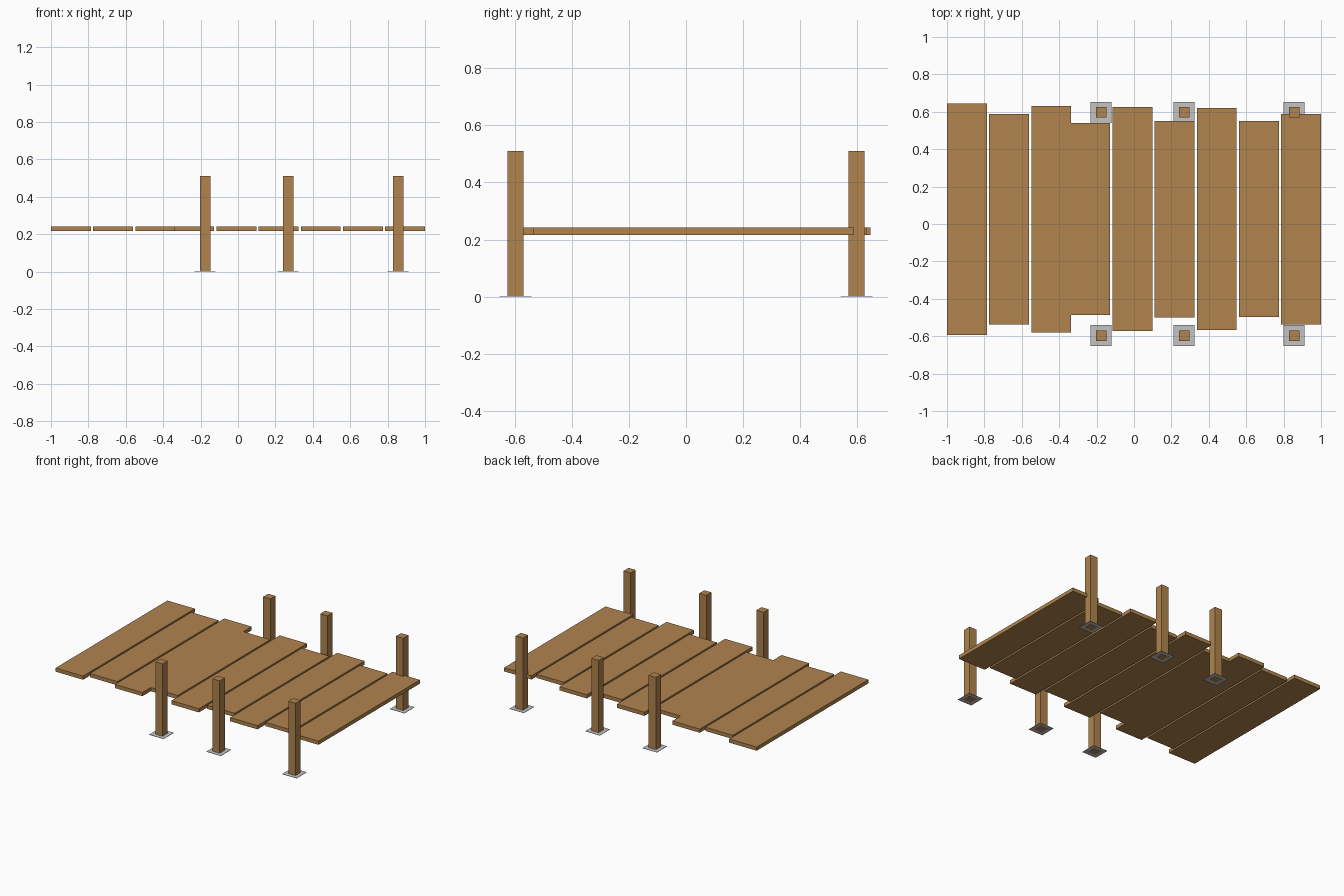
import bpy

if "Cube" in bpy.data.objects:
    bpy.data.objects.remove(bpy.data.objects["Cube"])


def material(name, color):
    m = bpy.data.materials.new(name)
    m.diffuse_color = (*color, 1.0)
    m.use_nodes = True
    m.node_tree.nodes["Principled BSDF"].inputs["Base Color"].default_value = m.diffuse_color
    return m


wood = material("warm wood", (0.434, 0.230, 0.076))
grey = material("light grey", (0.55, 0.55, 0.55))


def box(name, lo, hi, mat):
    """Axis-aligned box between two corners."""
    bpy.ops.mesh.primitive_cube_add(size=1)
    ob = bpy.context.object
    ob.name = name
    for v in ob.data.vertices:
        v.co = [lo[i] if v.co[i] < 0 else hi[i] for i in range(3)]
    ob.data.materials.append(mat)
    return ob


# Deck planks: uneven lengths, two evenly spaced runs that butt together
PITCH, WIDTH, MID_Y = 0.2255, 0.213, 0.026
half_lengths = [0.619, 0.562, 0.605, 0.513, 0.599, 0.525, 0.594, 0.524, 0.562]
for i, half in enumerate(half_lengths):
    x = -0.8935 + i * PITCH if i < 3 else 0.8935 - (8 - i) * PITCH
    box(f"deck_plank_{i + 1}", (x - WIDTH / 2, MID_Y - half, 0.216),
        (x + WIDTH / 2, MID_Y + half, 0.242), wood)

# Square posts on both sides, each with a thin ground plate
for i, x in enumerate((-0.176, 0.268, 0.856)):
    for side, y in (("front", -0.597), ("back", 0.597)):
        box(f"{side}_post_{i + 1}", (x - 0.028, y - 0.028, 0.0),
            (x + 0.028, y + 0.028, 0.51), wood)
        box(f"{side}_ground_plate_{i + 1}", (x - 0.056, y - 0.056, 0.001),
            (x + 0.056, y + 0.056, 0.003), grey)
